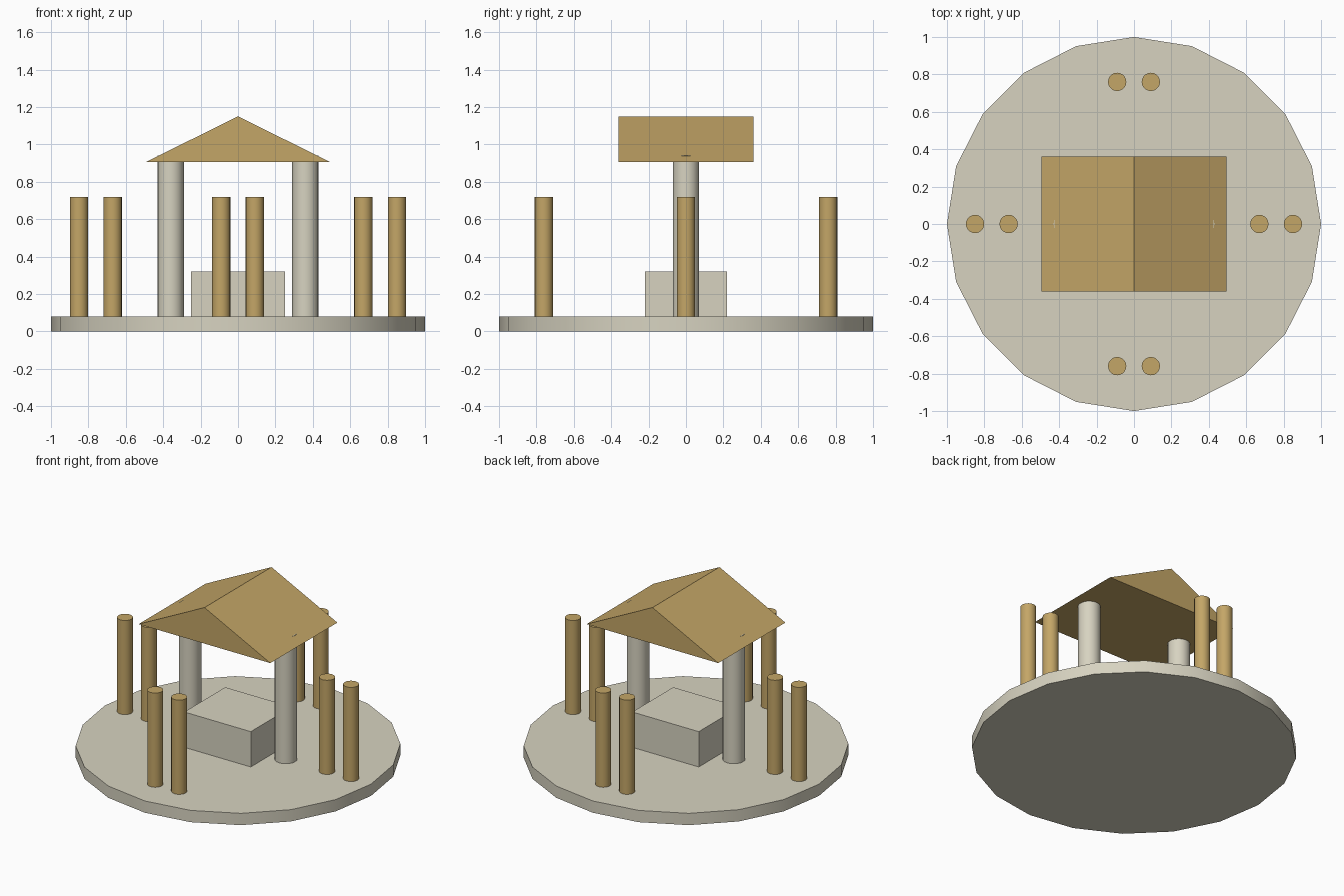
import bpy, bmesh, math

if "Cube" in bpy.data.objects:
    bpy.data.objects.remove(bpy.data.objects["Cube"])


def material(name, rgb):
    m = bpy.data.materials.new(name)
    m.diffuse_color = (*rgb, 1)
    m.use_nodes = True
    m.node_tree.nodes["Principled BSDF"].inputs["Base Color"].default_value = m.diffuse_color
    return m


stone = material("pale stone", (0.68, 0.65, 0.53))
wood = material("tan wood", (0.55, 0.38, 0.135))


def cylinder(name, x, y, r, z0, z1, sides, mat):
    bpy.ops.mesh.primitive_cylinder_add(vertices=sides, radius=r, depth=z1 - z0,
                                        location=(x, y, (z0 + z1) / 2))
    ob = bpy.context.object
    ob.name = name
    ob.data.materials.append(mat)
    bpy.ops.object.shade_smooth_by_angle(angle=math.radians(40))
    return ob


# Round base slab
cylinder("base", 0, 0, 1.0, 0, 0.08, 20, stone)

# Central altar block
bpy.ops.mesh.primitive_cube_add(size=1, location=(0, 0, 0.19))
altar = bpy.context.object
altar.name = "altar_block"
altar.scale = (0.5, 0.44, 0.26)
altar.data.materials.append(stone)

# Two stone columns carrying the roof, tips just piercing the slopes
for side, label in ((-1, "left"), (1, "right")):
    cylinder(label + "_column", side * 0.36, 0, 0.07, 0.002, 0.94, 20, stone)

# Pairs of wooden posts on the four sides
for label, angle in (("right", 0), ("back", 90), ("left", 180), ("front", 270)):
    c, s = math.cos(math.radians(angle)), math.sin(math.radians(angle))
    for i, off in enumerate((-0.09, 0.09)):
        # Pairs are always spread along x
        cylinder(f"{label}_post_{i + 1}", 0.76 * c + off, 0.76 * s,
                 0.049, 0.001, 0.72, 20, wood)

# Gabled roof: triangular profile extruded along y
bm = bmesh.new()
profile = [(-0.495, 0.905), (0.495, 0.905), (0, 1.15)]
face = bm.faces.new([bm.verts.new((x, -0.36, z)) for x, z in profile])
ext = bmesh.ops.extrude_face_region(bm, geom=[face])
bmesh.ops.translate(bm, vec=(0, 0.72, 0),
                    verts=[g for g in ext["geom"] if isinstance(g, bmesh.types.BMVert)])
bmesh.ops.recalc_face_normals(bm, faces=bm.faces)
mesh = bpy.data.meshes.new("roof")
bm.to_mesh(mesh)
bm.free()
mesh.materials.append(wood)
bpy.context.collection.objects.link(bpy.data.objects.new("roof", mesh))
